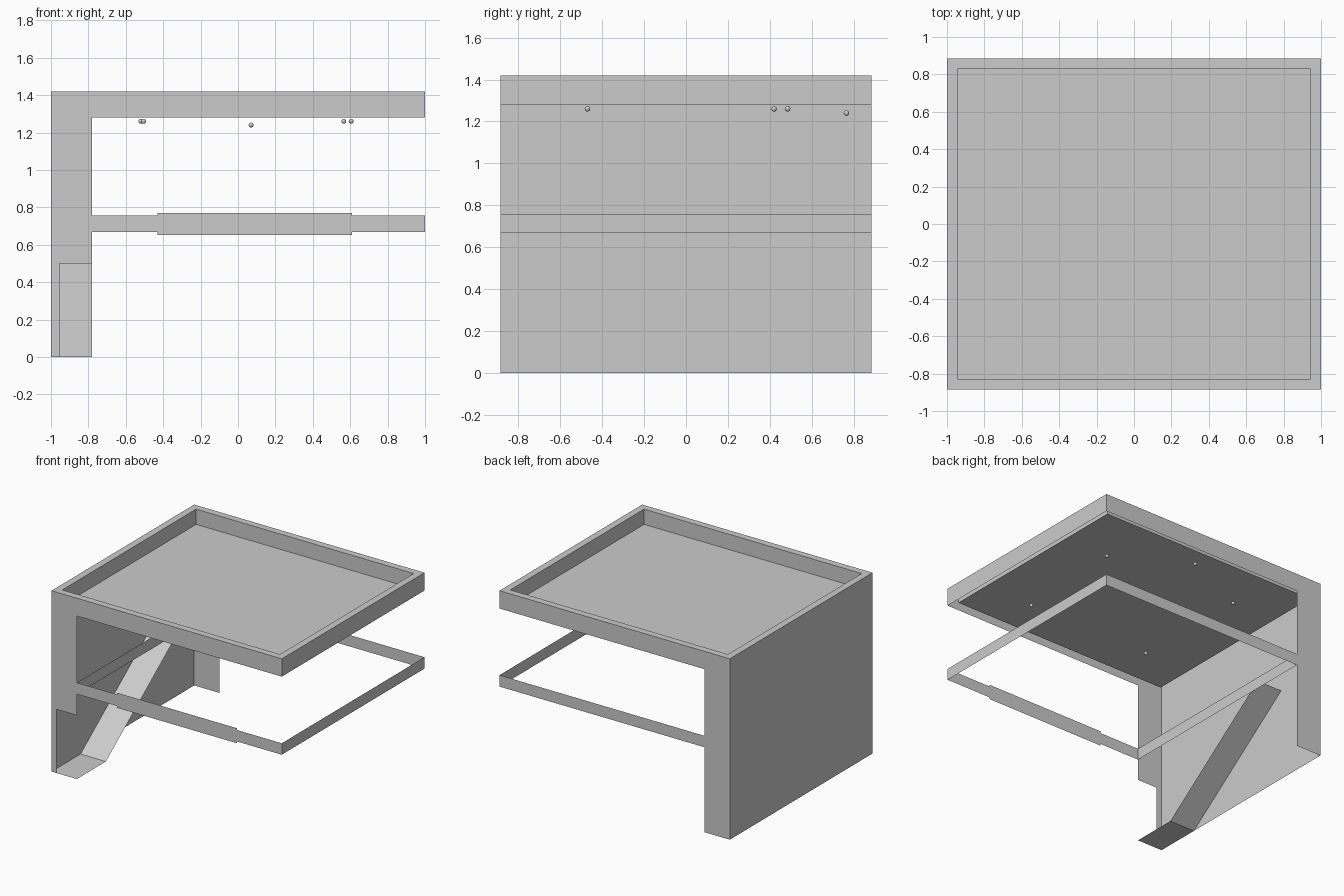
import bpy
import bmesh

cube = bpy.data.objects.get("Cube")
if cube:
    bpy.data.objects.remove(cube, do_unlink=True)

# One plain sheet-metal colour
metal = bpy.data.materials.new("grey_sheet_metal")
metal.use_nodes = True
grey = (0.6, 0.6, 0.6, 1)
metal.diffuse_color = grey
metal.node_tree.nodes["Principled BSDF"].inputs["Base Color"].default_value = grey

# Overall dimensions
X, Y, TOP = 1.0, 0.885, 1.42
LIP = 0.055             # width of the tray lip
SKIRT = 1.28            # lower edge of the tray skirt
FLOOR = 1.30            # tray floor
POST = -0.78            # inner edge of the side flanges
BAR_LOW, BAR_HIGH = 0.667, 0.757


def sheet(name, polygons):
    """Folded sheet from a list of polygons, welded where they meet."""
    bm = bmesh.new()
    for poly in polygons:
        bm.faces.new([bm.verts.new(p) for p in poly])
    bmesh.ops.remove_doubles(bm, verts=bm.verts[:], dist=0.0005)
    mesh = bpy.data.meshes.new(name)
    bm.to_mesh(mesh)
    bm.free()
    mesh.materials.append(metal)
    obj = bpy.data.objects.new(name, mesh)
    bpy.context.collection.objects.link(obj)
    return obj


def rect(x, y, z):
    """Rectangle corners at height z, counter-clockwise."""
    return [(-x, -y, z), (x, -y, z), (x, y, z), (-x, y, z)]


def band(lower, upper):
    """Quads joining two matching rings of points."""
    n = len(lower)
    return [[lower[i], lower[(i + 1) % n], upper[(i + 1) % n], upper[i]]
            for i in range(n)]


def upright(y, outline):
    """Polygon standing in the plane of constant y."""
    return [(x, y, z) for x, z in outline]


# Tray: outer skirt, flat lip, inner wall and floor
outer = rect(X, Y, TOP)
inner = rect(X - LIP, Y - LIP, TOP)
floor = rect(X - LIP, Y - LIP, FLOOR)
sheet("tray", band(rect(X, Y, SKIRT), outer) + band(outer, inner)
      + band(inner, floor) + [floor])

# Side wall below the skirt
sheet("side_wall", [[(-X, Y, 0), (-X, -Y, 0), (-X, -Y, SKIRT), (-X, Y, SKIRT)]])

# Flanges folded from the wall; the front one is notched at the foot
sheet("back_flange", [upright(Y, [(POST, 0), (-X, 0), (-X, SKIRT), (POST, SKIRT)])])
sheet("front_flange", [upright(-Y, [
    (-X, 0), (-0.955, 0), (-0.955, 0.5), (POST, 0.5), (POST, SKIRT), (-X, SKIRT)])])

# Lower frame: three plain bars and a front bar with a deeper middle
for name, a, b in (
        ("frame_left_bar", (X, -Y), (X, Y)),
        ("frame_back_bar", (X, Y), (POST, Y)),
        ("frame_right_bar", (POST, Y), (POST, -Y))):
    sheet(name, [[(*a, BAR_LOW), (*b, BAR_LOW), (*b, BAR_HIGH), (*a, BAR_HIGH)]])

start, end, extra = -0.43, 0.61, 0.014
sheet("frame_front_bar", [upright(-Y, [
    (POST, BAR_LOW), (start, BAR_LOW), (start, BAR_LOW - extra),
    (end, BAR_LOW - extra), (end, BAR_LOW), (X, BAR_LOW),
    (X, BAR_HIGH), (end, BAR_HIGH), (end, BAR_HIGH + extra),
    (start, BAR_HIGH + extra), (start, BAR_HIGH), (POST, BAR_HIGH)])])

# Chute: flat foot plate and a slope rising to the back
path = [(-Y, 0), (-0.525, 0), (0.448, 0.73)]
sheet("chute", [[(-X, y0, z0), (POST, y0, z0), (POST, y1, z1), (-X, y1, z1)]
                for (y0, z0), (y1, z1) in zip(path, path[1:])])

# Small round studs under the tray
studs = [(0.605, 0.42, 1.26), (0.565, -0.47, 1.26), (-0.52, 0.485, 1.26),
         (-0.505, -0.47, 1.26), (0.07, 0.765, 1.24)]
for i, place in enumerate(studs):
    bpy.ops.mesh.primitive_uv_sphere_add(segments=16, ring_count=8,
                                         radius=0.013, location=place)
    stud = bpy.context.object
    stud.name = f"stud_{i + 1}"
    stud.data.materials.append(metal)
    bpy.ops.object.shade_smooth()
